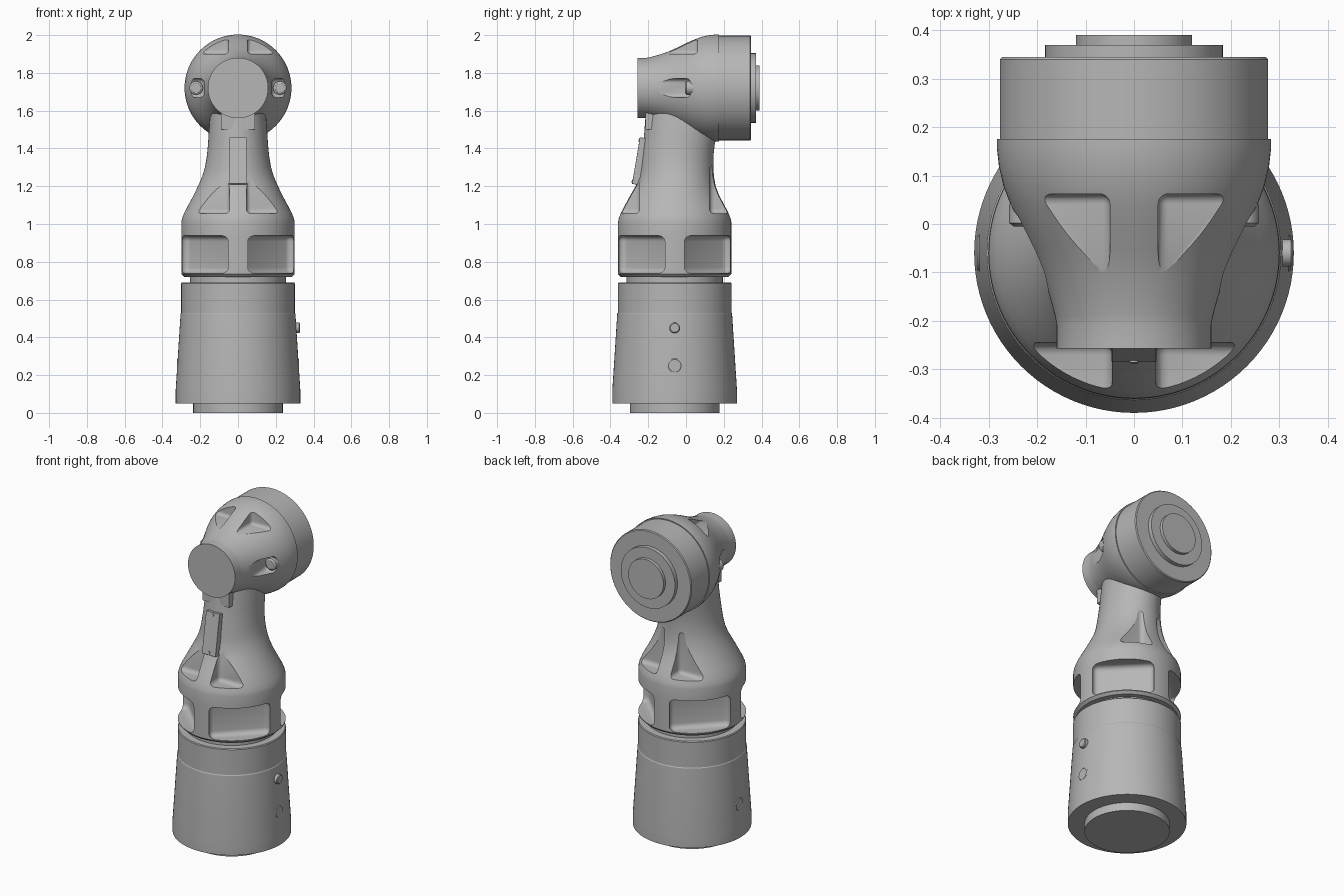
import bpy, bmesh, math
from mathutils import Matrix, Vector

cube = bpy.data.objects.get("Cube")
if cube:
    bpy.data.objects.remove(cube, do_unlink=True)

AXIS_Y = -0.06      # centre line of the base and neck
HEAD_Z = 1.72       # centre line of the head

grey = bpy.data.materials.new("machine grey")
grey.use_nodes = True
COLOUR = (0.47, 0.47, 0.47, 1)
grey.diffuse_color = COLOUR
grey.node_tree.nodes["Principled BSDF"].inputs["Base Color"].default_value = COLOUR


def finish(name, bm):
    bmesh.ops.recalc_face_normals(bm, faces=bm.faces)
    mesh = bpy.data.meshes.new(name)
    bm.to_mesh(mesh)
    bm.free()
    mesh.materials.append(grey)
    ob = bpy.data.objects.new(name, mesh)
    bpy.context.collection.objects.link(ob)
    return ob


def smooth(ob, angle=30):
    bpy.ops.object.select_all(action='DESELECT')
    ob.select_set(True)
    bpy.context.view_layer.objects.active = ob
    bpy.ops.object.shade_smooth_by_angle(angle=math.radians(angle))


def loft(name, rings, matrix, n=96):
    """Skin elliptical rings (height, offset, radius x, radius y) along local z."""
    bm = bmesh.new()
    loops = []
    for h, off, rx, ry in rings:
        loops.append([bm.verts.new(matrix @ Vector((
            rx * math.cos(math.tau * i / n), off + ry * math.sin(math.tau * i / n), h)))
            for i in range(n)])
    for a, b in zip(loops, loops[1:]):
        for i in range(n):
            j = (i + 1) % n
            bm.faces.new((a[i], a[j], b[j], b[i]))
    bm.faces.new(loops[0])
    bm.faces.new(loops[-1])
    return finish(name, bm)


def turned(name, profile, matrix, n=96):
    return loft(name, [(h, 0, r, r) for r, h in profile], matrix, n)


def block(name, low, high, bevel, matrix=Matrix()):
    bm = bmesh.new()
    bmesh.ops.create_cube(bm, size=1)
    for v in bm.verts:
        v.co = Vector([l + (c + 0.5) * (h - l) for c, l, h in zip(v.co, low, high)])
    if bevel:
        bmesh.ops.bevel(bm, geom=bm.edges[:], offset=bevel, segments=5,
                        profile=0.5, affect='EDGES')
    bm.transform(matrix)
    return finish(name, bm)


def carve(ob, cutters):
    for cutter in cutters:
        cutter.hide_render = True
        mod = ob.modifiers.new("pocket", 'BOOLEAN')
        mod.operation = 'DIFFERENCE'
        mod.solver = 'EXACT'
        mod.object = cutter
    bpy.context.view_layer.update()
    evaluated = ob.evaluated_get(bpy.context.evaluated_depsgraph_get())
    mesh = bpy.data.meshes.new_from_object(evaluated)
    ob.modifiers.clear()
    ob.data = mesh
    for cutter in cutters:
        bpy.data.objects.remove(cutter, do_unlink=True)


upright = Matrix.Translation((0, AXIS_Y, 0))
# local z runs backwards (+y) through the head
along_y = Matrix.Translation((0, 0, HEAD_Z)) @ Matrix.Rotation(-math.pi / 2, 4, 'X')

# Base: foot, tapered housing, straight collar and recessed joint
smooth(turned("base_housing", [
    (0.237, 0), (0.237, 0.05), (0.33, 0.05), (0.33, 0.12), (0.304, 0.525),
    (0.301, 0.53), (0.301, 0.685), (0.297, 0.69), (0.255, 0.69), (0.255, 0.73)], upright), 25)

# Arm: pocketed ring, shoulder and neck blending to an oval
arm = loft("arm_body", [
    (0.72, 0, 0.285, 0.285), (0.735, 0, 0.30, 0.30), (0.935, 0, 0.30, 0.30),
    (1.01, 0, 0.30, 0.30), (1.03, 0, 0.296, 0.296), (1.06, 0, 0.284, 0.284),
    (1.10, 0, 0.263, 0.263), (1.15, 0, 0.236, 0.236), (1.20, 0.005, 0.212, 0.212),
    (1.25, 0.01, 0.19, 0.198), (1.30, 0.012, 0.175, 0.193), (1.36, 0.015, 0.165, 0.19),
    (1.42, 0.022, 0.159, 0.19), (1.47, 0.03, 0.156, 0.192), (1.55, 0.035, 0.15, 0.191),
    (1.62, 0.035, 0.14, 0.185)], upright)
cutters = []
for k in range(4):
    turn = upright @ Matrix.Rotation(math.radians(45 + 90 * k), 4, 'Z')
    cutters.append(block("ring_cutter", (0.215, -0.172, 0.74), (0.45, 0.172, 0.938), 0.03, turn))
for sx in (-1, 1):
    for sy in (-1, 1):
        xs = sorted((sx * 0.045, sx * 0.24))
        ys = sorted((sy * 0.185, sy * 0.45))
        cutters.append(block("shoulder_cutter", (xs[0], ys[0], 1.055),
                             (xs[1], ys[1], 1.32), 0.025, upright))
carve(arm, cutters)
smooth(arm)

# Head: front cap, flared shell
head = turned("head_shell", [
    (0.16, -0.257), (0.16, -0.208), (0.163, -0.19), (0.174, -0.15), (0.19, -0.10),
    (0.21, -0.055), (0.232, -0.01), (0.255, 0.04), (0.27, 0.08), (0.279, 0.12),
    (0.283, 0.155), (0.283, 0.175)], along_y)
cutters = []
for s in (-1, 1):
    xs = sorted((s * 0.05, s * 0.22))
    cutters.append(block("top_cutter", (xs[0], -0.15, 1.9), (xs[1], 0.062, 2.1), 0.02))
    xs = sorted((s * 0.178, s * 0.4))
    cutters.append(block("side_cutter", (xs[0], -0.3, 1.67), (xs[1], 0.025, 1.77), 0.025))
carve(head, cutters)
smooth(head)

# Rear drive housing with stepped flange
smooth(turned("drive_housing", [
    (0.277, 0.17), (0.277, 0.34), (0.272, 0.345), (0.184, 0.345), (0.184, 0.37),
    (0.12, 0.37), (0.12, 0.39)], along_y))

# Bolts seated in the side pockets of the head
for s, side in ((1, "left"), (-1, "right")):
    place = Matrix.Translation((s * 0.222, 0, 0)) @ along_y
    smooth(turned(f"{side}_bolt", [(0.026, -0.005), (0.036, 0.002), (0.036, 0.04)], place, 32))

# Web joining the neck to the front cap
block("cap_web", (-0.09, -0.215, 1.5), (0.09, -0.05, 1.6), 0)

# Sloping cover plate on the front of the neck with two screws
tilt = Matrix.Translation((0, -0.259, 1.335)) @ Matrix.Rotation(math.radians(-9.5), 4, 'X')
block("cover_plate", (-0.046, -0.006, -0.125), (0.046, 0.035, 0.125), 0.002, tilt)
for h in (-0.11, 0.11):
    spot = tilt @ Matrix.Translation((0, -0.006, h)) @ Matrix.Rotation(math.pi / 2, 4, 'X')
    smooth(turned("cover_screw", [(0.009, -0.01), (0.009, 0.004)], spot, 16))

# Round plugs on the sides of the base: (side, height, radius, reach)
for s, h, r, reach in ((1, 0.45, 0.028, 0.328), (1, 0.25, 0.038, 0.324), (-1, 0.25, 0.038, 0.324)):
    spot = Matrix.Translation((0, AXIS_Y, h)) @ Matrix.Rotation(s * math.pi / 2, 4, 'Y')
    smooth(turned("base_plug", [(r, 0.28), (r, reach - 0.004), (r - 0.005, reach)], spot, 32))
